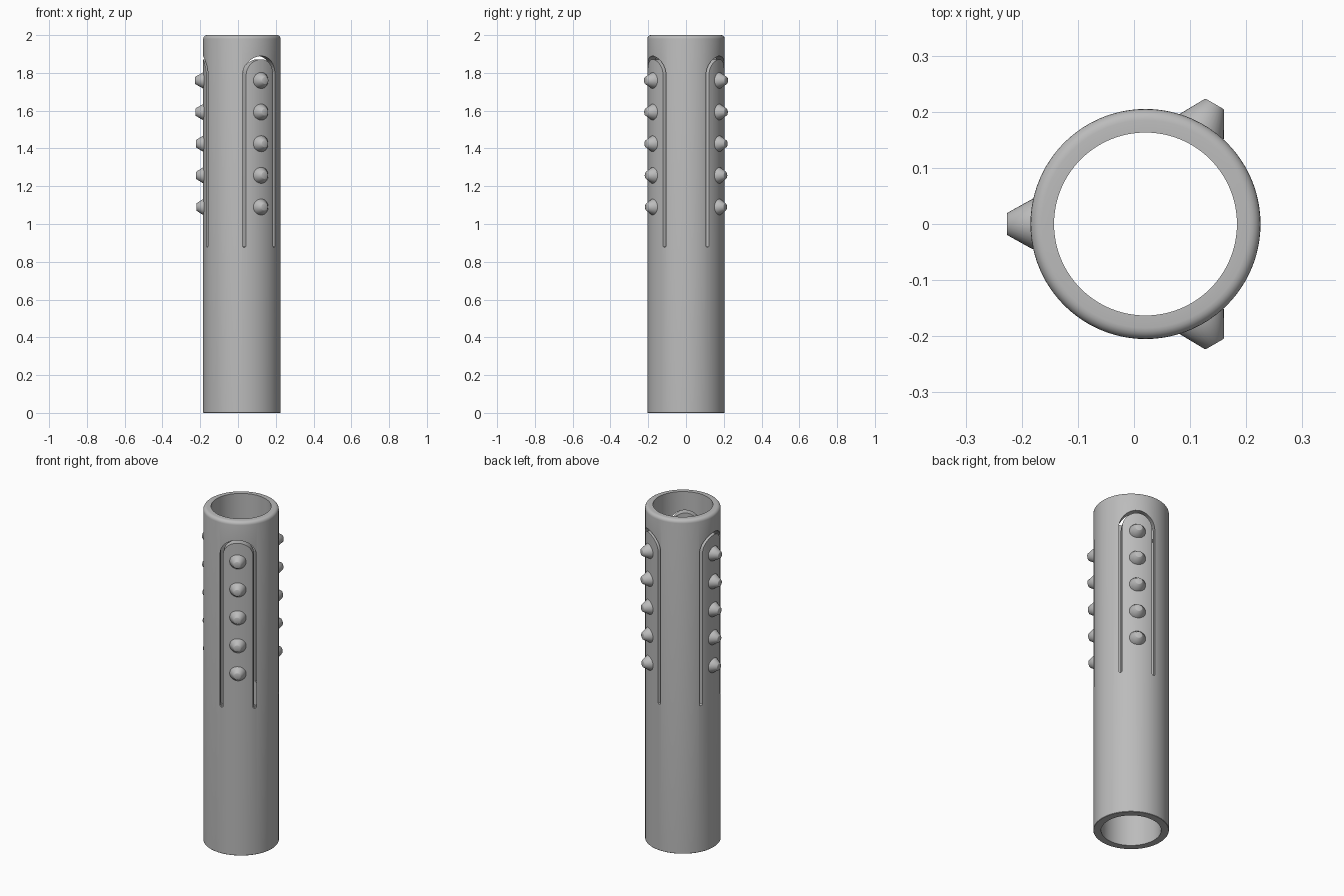
import bpy, bmesh, math
from mathutils import Matrix, Vector

if "Cube" in bpy.data.objects:
    bpy.data.objects.remove(bpy.data.objects["Cube"])

CX = 0.0205                       # tube axis
R_OUT, R_IN = 0.205, 0.163
TAB_ANGLES = [60, 180, 300]

grey = bpy.data.materials.new("mid grey")
grey.diffuse_color = (0.5, 0.5, 0.5, 1)
grey.use_nodes = True
grey.node_tree.nodes["Principled BSDF"].inputs["Base Color"].default_value = grey.diffuse_color


def finish(bm, name):
    bmesh.ops.recalc_face_normals(bm, faces=bm.faces)
    mesh = bpy.data.meshes.new(name)
    bm.to_mesh(mesh)
    bm.free()
    mesh.materials.append(grey)
    ob = bpy.data.objects.new(name, mesh)
    bpy.context.collection.objects.link(ob)
    return ob


def smooth(ob, angle=35):
    bpy.ops.object.select_all(action='DESELECT')
    ob.select_set(True)
    bpy.context.view_layer.objects.active = ob
    bpy.ops.object.shade_smooth_by_angle(angle=math.radians(angle))


def loft(bm, rings, closed=False):
    """Join equal rings of points with quads."""
    rows = [[bm.verts.new(p) for p in ring] for ring in rings]
    n = len(rows[0])
    for i in range(len(rows) if closed else len(rows) - 1):
        a, b = rows[i], rows[(i + 1) % len(rows)]
        for j in range(n):
            k = (j + 1) % n
            bm.faces.new((a[j], a[k], b[k], b[j]))
    return rows


def circle(r, z, n):
    return [Vector((r * math.cos(2 * math.pi * i / n),
                    r * math.sin(2 * math.pi * i / n), z)) for i in range(n)]


# Tube wall with a rounded upper rim
profile = [(R_IN, 0), (R_OUT - 0.002, 0), (R_OUT, 0.002)]
for i in range(6):
    a = math.radians(18 * i)
    profile.append((R_OUT - 0.02 + 0.02 * math.cos(a), 1.98 + 0.02 * math.sin(a)))
profile.append((R_IN, 2.0))
bm = bmesh.new()
loft(bm, [circle(r, z, 96) for r, z in profile], closed=True)
bmesh.ops.translate(bm, verts=bm.verts, vec=(CX, 0, 0))
tube = finish(bm, "tube")


# Arched slot around each spring tab
def slot_sections():
    wide, narrow, top = 0.099, 0.082, 1.79
    pairs = [((-0.093, 0.876), (-0.088, 0.876)), ((-wide, 0.882), (-narrow, 0.882))]
    for i in range(25):
        a = math.pi - math.pi * i / 24
        c, s = math.cos(a), math.sin(a)
        pairs.append(((wide * c, top + wide * s), (narrow * c, top + narrow * s)))
    pairs += [((wide, 0.882), (narrow, 0.882)), ((0.093, 0.876), (0.088, 0.876))]
    return pairs


for ang in TAB_ANGLES:
    turn = Matrix.Translation((CX, 0, 0)) @ Matrix.Rotation(math.radians(ang), 4, 'Z')
    bm = bmesh.new()
    rows = loft(bm, [[Vector((0.10, o[0], o[1])), Vector((0.26, o[0], o[1])),
                      Vector((0.26, i[0], i[1])), Vector((0.10, i[0], i[1]))]
                     for o, i in slot_sections()])
    bm.faces.new(rows[0])
    bm.faces.new(rows[-1])
    bm.transform(turn)
    cutter = finish(bm, "slot_cutter")
    cutter.hide_render = True
    mod = tube.modifiers.new("slot", 'BOOLEAN')
    mod.operation = 'DIFFERENCE'
    mod.solver = 'EXACT'
    mod.object = cutter
    bpy.context.view_layer.objects.active = tube
    bpy.ops.object.modifier_apply(modifier=mod.name)
    bpy.data.objects.remove(cutter)

    # Column of tapered studs, slightly longer toward the top
    bm = bmesh.new()
    lay = turn @ Matrix.Rotation(math.pi / 2, 4, 'Y')
    for k in range(5):
        z = 1.09 + 0.1675 * k
        tip = 0.240 + 0.00175 * k
        sections = [(0.045, 0.185), (0.045, 0.201), (0.020, tip - 0.001), (0.018, tip)]
        rings = [[lay @ p + Vector((0, 0, z)) for p in circle(r, h, 32)]
                 for r, h in sections]
        rows = loft(bm, rings)
        bm.faces.new(rows[0])
        bm.faces.new(rows[-1])
    smooth(finish(bm, "tab_studs"))

smooth(tube)
